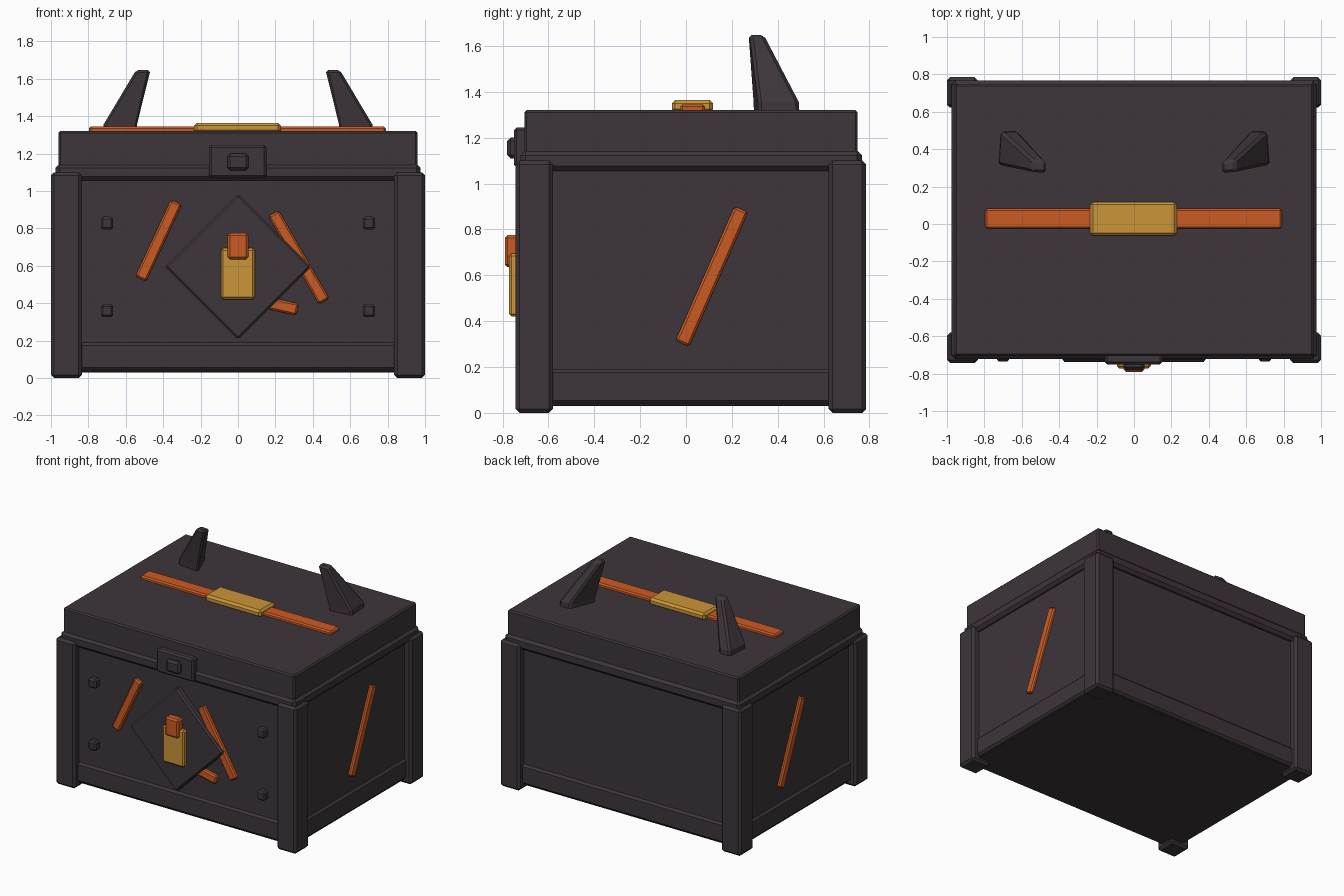
import bpy, bmesh, math
from mathutils import Matrix, Vector

if "Cube" in bpy.data.objects:
    bpy.data.objects.remove(bpy.data.objects["Cube"], do_unlink=True)


def material(name, rgb):
    mat = bpy.data.materials.new(name)
    mat.use_nodes = True
    mat.diffuse_color = (*rgb, 1)
    node = mat.node_tree.nodes["Principled BSDF"]
    node.inputs["Base Color"].default_value = (*rgb, 1)
    node.inputs["Roughness"].default_value = 0.8
    return mat


dark = material("dark charcoal", (0.047, 0.036, 0.043))
orange = material("burnt orange", (0.6, 0.105, 0.017))
gold = material("dull gold", (0.6, 0.3, 0.04))


def finish(name, bm, mat, bevel):
    bmesh.ops.recalc_face_normals(bm, faces=bm.faces)
    mesh = bpy.data.meshes.new(name)
    bm.to_mesh(mesh)
    bm.free()
    mesh.materials.append(mat)
    obj = bpy.data.objects.new(name, mesh)
    bpy.context.collection.objects.link(obj)
    if bevel:
        mod = obj.modifiers.new("chamfer", "BEVEL")
        mod.width = bevel
        mod.segments = 1
    return obj


def box(name, x, y, z, mat=dark, bevel=0.012, turn=None):
    """Chamfered block spanning the given ranges, turned about its centre."""
    spans = (x, y, z)
    centre = Vector([(a + b) / 2 for a, b in spans])
    size = Vector([b - a for a, b in spans])
    rotation = turn if turn else Matrix.Identity(4)
    bm = bmesh.new()
    bmesh.ops.create_cube(
        bm, size=1,
        matrix=Matrix.Translation(centre) @ rotation @ Matrix.Diagonal((*size, 1)))
    return finish(name, bm, mat, bevel)


def front_bar(name, start, end):
    """Orange strip on the front panel between two x, z points."""
    (x0, z0), (x1, z1) = start, end
    half = math.hypot(x1 - x0, z1 - z0) / 2
    cx, cz = (x0 + x1) / 2, (z0 + z1) / 2
    turn = Matrix.Rotation(-math.atan2(z1 - z0, x1 - x0), 4, "Y")
    box(name, (cx - half, cx + half), (-0.72, -0.68), (cz - 0.032, cz + 0.032),
        orange, 0.01, turn)


# Chest body, lower band, rim and lid
box("body", (-0.945, 0.945), (-0.69, 0.73), (0.035, 1.12), bevel=0)
box("lower_band", (-0.96, 0.96), (-0.705, 0.745), (0.03, 0.2), bevel=0.025)
box("rim", (-0.977, 0.977), (-0.722, 0.767), (1.055, 1.145), bevel=0.022)
box("lid", (-0.96, 0.96), (-0.705, 0.748), (1.12, 1.32), bevel=0.01)

# Corner posts
for side, xs in (("left", (0.835, 1)), ("right", (-1, -0.835))):
    for end, ys in (("front", (-0.743, -0.58)), ("back", (0.622, 0.785))):
        box(f"{end}_{side}_post", xs, ys, (0, 1.1), bevel=0.017)

# Front latch with its stud
box("latch", (-0.155, 0.152), (-0.75, -0.69), (1.07, 1.245))
box("latch_stud", (-0.057, 0.057), (-0.78, -0.73), (1.11, 1.2), bevel=0.015)

# Panel studs
for side, cx in (("left", 0.7), ("right", -0.7)):
    for level, cz in (("upper", 0.828), ("lower", 0.36)):
        box(f"{level}_{side}_stud", (cx - 0.033, cx + 0.033), (-0.736, -0.68),
            (cz - 0.035, cz + 0.035), bevel=0.012)

# Front strips and the diamond emblem over them
front_bar("right_front_strip", (-0.52, 0.53), (-0.33, 0.94))
front_bar("left_front_strip", (0.19, 0.88), (0.46, 0.41))
front_bar("short_front_strip", (0.1, 0.415), (0.318, 0.366))
half = 0.39 / math.sqrt(2)
box("diamond_plate", (-half, half), (-0.737, -0.68), (0.595 - half, 0.595 + half),
    bevel=0.012, turn=Matrix.Rotation(math.pi / 4, 4, "Y"))
box("emblem_base", (-0.092, 0.09), (-0.772, -0.72), (0.42, 0.695), gold)
box("emblem_tab", (-0.056, 0.056), (-0.79, -0.72), (0.635, 0.775), orange)

# Slanted side strips, leaning opposite ways
for side, s in (("left", 1), ("right", -1)):
    turn = Matrix.Rotation(-s * math.atan2(0.25, 0.57), 4, "X")
    xs = sorted((s * 0.93, s * 0.967))
    box(f"{side}_side_strip", xs, (0.08, 0.145), (0.275, 0.915), orange, 0.01, turn)

# Lid strip and clasp
box("lid_strip", (-0.797, 0.79), (-0.025, 0.082), (1.31, 1.345), orange, 0.01)
box("lid_clasp", (-0.235, 0.23), (-0.062, 0.118), (1.31, 1.364), gold, 0.015)

# Leaning tapered horns
horn_rings = (
    (1.30, ((0.54, 0.295), (0.725, 0.315), (0.712, 0.495), (0.62, 0.495))),
    (1.355, ((0.535, 0.293), (0.72, 0.315), (0.708, 0.492), (0.615, 0.492))),
    (1.648, ((0.468, 0.272), (0.545, 0.278), (0.54, 0.34), (0.468, 0.335))),
)
for side, s in (("left", 1), ("right", -1)):
    bm = bmesh.new()
    rings = [[bm.verts.new((s * x, y, z)) for x, y in ring] for z, ring in horn_rings]
    for low, high in zip(rings, rings[1:]):
        for i in range(4):
            j = (i + 1) % 4
            bm.faces.new((low[i], low[j], high[j], high[i]))
    bm.faces.new(rings[0])
    bm.faces.new(rings[-1])
    finish(f"{side}_horn", bm, dark, 0.014)
